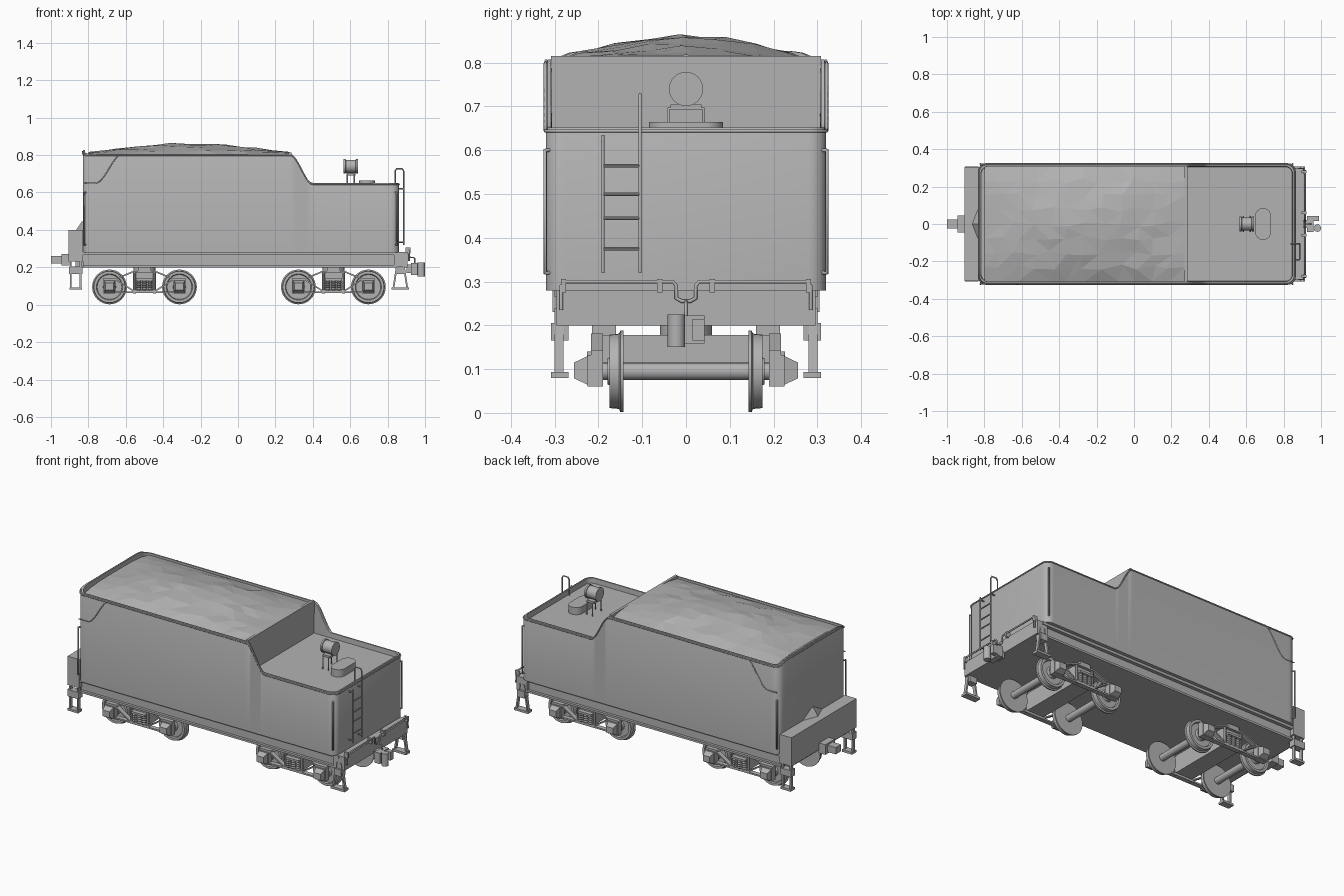
import bpy, bmesh, math, random
from mathutils import Vector

random.seed(4)
if "Cube" in bpy.data.objects:
    bpy.data.objects.remove(bpy.data.objects["Cube"])

grey = bpy.data.materials.new("plain_grey")
grey.use_nodes = True
grey.diffuse_color = (0.45, 0.45, 0.45, 1)
grey.node_tree.nodes["Principled BSDF"].inputs["Base Color"].default_value = (0.45, 0.45, 0.45, 1)


def finish(name, bm, smooth=True):
    bmesh.ops.recalc_face_normals(bm, faces=bm.faces)
    me = bpy.data.meshes.new(name)
    bm.to_mesh(me)
    bm.free()
    ob = bpy.data.objects.new(name, me)
    bpy.context.collection.objects.link(ob)
    me.materials.append(grey)
    if smooth:
        bpy.ops.object.select_all(action='DESELECT')
        ob.select_set(True)
        bpy.context.view_layer.objects.active = ob
        bpy.ops.object.shade_smooth_by_angle(angle=math.radians(32))
    return ob


def loft(name, rings, smooth=True, cap=True):
    bm = bmesh.new()
    rows = [[bm.verts.new(p) for p in ring] for ring in rings]
    n = len(rows[0])
    for a, b in zip(rows, rows[1:]):
        for i in range(n):
            j = (i + 1) % n
            bm.faces.new((a[i], a[j], b[j], b[i]))
    if cap:
        bm.faces.new(rows[0])
        bm.faces.new(rows[-1])
    return finish(name, bm, smooth)


def prism(name, pts, y0, y1):
    """Side profile in x and z, extruded along y."""
    return loft(name, [[(x, y, z) for x, z in pts] for y in (y0, y1)], False)


def box(name, x0, x1, y0, y1, z0, z1):
    return prism(name, [(x0, z0), (x1, z0), (x1, z1), (x0, z1)], y0, y1)


def turned(name, start, axis, profile, n=24):
    """Revolve (distance, radius) pairs about an axis."""
    start, axis = Vector(start), Vector(axis).normalized()
    u = axis.orthogonal().normalized()
    v = axis.cross(u)
    ang = [math.tau * i / n for i in range(n)]
    return loft(name, [[start + axis * d + (u * math.cos(a) + v * math.sin(a)) * r for a in ang]
                       for d, r in profile])


def rod(name, p, q, r, n=12):
    d = Vector(q) - Vector(p)
    return turned(name, p, d, [(0, r), (d.length, r)], n)


def tube(name, pts, r, cyclic=False):
    cu = bpy.data.curves.new(name, 'CURVE')
    cu.dimensions = '3D'
    cu.bevel_depth, cu.bevel_resolution, cu.use_fill_caps = r, 1, True
    sp = cu.splines.new('POLY')
    sp.points.add(len(pts) - 1)
    for p, co in zip(sp.points, pts):
        p.co = (*co, 1)
    sp.use_cyclic_u = cyclic
    cu.materials.append(grey)
    ob = bpy.data.objects.new(name, cu)
    bpy.context.collection.objects.link(ob)
    bpy.ops.object.select_all(action='DESELECT')
    ob.select_set(True)
    bpy.context.view_layer.objects.active = ob
    bpy.ops.object.convert(target='MESH')


# Tank walls: a rounded plan whose rim drops from bunker to water deck
X0, X1, W, R = -0.83, 0.86, 0.32, 0.04


def ease(t):
    t = min(max(t, 0), 1)
    return t * t * (3 - 2 * t)


def rim(x, y):
    if x < X0 + R:
        return 0.807 + 0.02 * ease((W - abs(y)) / 0.07)
    return 0.807 - 0.155 * ease((x - 0.28) / 0.12)


plan = []
xs = [X0 + R + 0.01, 0.27] + [0.28 + 0.01 * i for i in range(13)] + [X1 - R - 0.01]
for sx, sy in ((1, -1), (1, 1), (-1, 1), (-1, -1)):
    cx = X1 - R if sx > 0 else X0 + R
    a0 = math.atan2(sy, sx) - math.pi / 4
    for i in range(7):
        a = a0 + math.pi / 2 * i / 6
        plan.append((cx + R * math.cos(a), sy * (W - R) + R * math.sin(a)))
    if (sx, sy) == (1, 1):
        plan += [(x, W) for x in reversed(xs)]
    if (sx, sy) == (-1, 1):
        plan += [(X0, y) for y in (0.27, 0.24, 0, -0.24, -0.27)]
plan += [(x, -W) for x in xs]


def inset(p, d):
    mx = (X0 + X1) / 2
    return (mx + (p[0] - mx) * (1 - d / 0.845), p[1] * (1 - d / W))


def ring(d, zf):
    return [(*inset(p, d), zf(*p)) for p in plan]


loft("tank_walls", [ring(0, lambda x, y: 0.28), ring(0, lambda x, y: rim(x, y) - 0.01),
                    ring(0.004, rim), ring(0.012, rim), ring(0.014, lambda x, y: 0.622)])
tube("rim_bead", ring(-0.001, lambda x, y: rim(x, y) - 0.008), 0.004, True)
box("bunker_bulkhead", 0.27, 0.285, -0.308, 0.308, 0.62, 0.815)
for s in (-1, 1):
    tube("side_seam", [(-0.82, s * W, 0.65)] +
         [(-0.76 + 0.14 * t / 8, s * W, 0.65 + 0.155 * ease(t / 8)) for t in range(9)], 0.003)

# Coal heap: faceted dome
bm = bmesh.new()
NX, NY = 12, 8
grid = []
for i in range(NX + 1):
    row = []
    for j in range(NY + 1):
        u, v = i / NX, 2 * j / NY - 1
        edge = i in (0, NX) or j in (0, NY)
        dome = min(1, 2.6 * u, 2.6 * (1 - u)) * (1 - abs(v) ** 1.3)
        jig = 0 if edge else random.uniform(-0.006, 0.003)
        dx, dy = (0, 0) if edge else (random.uniform(-0.025, 0.025), random.uniform(-0.015, 0.015))
        z = 0.795 + 0.022 * (1 - v ** 4) + 0.047 * dome + jig
        row.append(bm.verts.new((-0.80 + 1.075 * u + dx, 0.307 * v + dy, min(z, 0.865))))
    grid.append(row)
for i in range(NX):
    for j in range(NY):
        bm.faces.new((grid[i][j], grid[i + 1][j], grid[i + 1][j + 1], grid[i][j + 1]))
bmesh.ops.triangulate(bm, faces=bm.faces)
finish("coal_heap", bm, False)

# Underframe
box("top_flange", X0, 0.87, -0.30, 0.30, 0.265, 0.281)
box("frame_web", X0, 0.87, -0.28, 0.28, 0.205, 0.27)
box("bottom_flange", X0, 0.87, -0.295, 0.295, 0.20, 0.212)
box("rear_beam", 0.835, 0.905, -0.296, 0.296, 0.20, 0.281)
box("front_beam", -0.905, -0.828, -0.305, 0.305, 0.23, 0.40)
box("beam_gusset", -0.87, -0.83, -0.26, 0.26, 0.20, 0.24)
loft("apron_wedge", [[(-0.83, -0.09, 0.40), (-0.865, 0, 0.40), (-0.83, 0.09, 0.40)],
                     [(-0.83, -0.01, 0.445), (-0.835, 0, 0.445), (-0.83, 0.01, 0.445)]], False)
box("drawbar_pocket", -0.945, -0.90, -0.045, 0.045, 0.21, 0.27)
box("drawbar", -1.0, -0.94, -0.025, 0.025, 0.22, 0.26)

# Corner steps
for s in (-1, 1):
    a, b = sorted((s * 0.268, s * 0.308))
    for x in (0.868, -0.868):
        top, foot = (0.018, 0.042) if x > 0 else (0.030, 0.030)
        for k in (-1, 1):
            prism("step_leg", [(x + k * top, 0.24), (x + k * (top - 0.009), 0.24),
                               (x + k * (foot - 0.009), 0.085), (x + k * foot, 0.085)],
                  s * 0.28, s * 0.30)
        box("step_tread", x - foot - 0.004, x + foot + 0.004, a, b, 0.08, 0.093)
        box("step_bracket", x - top - 0.006, x + top + 0.006, a, b, 0.165, 0.205)

# Grab rails on the four corners
for s in (-1, 1):
    for x, d in ((0.848, 1), (-0.822, -1)):
        tube("corner_rail", [(x - d * 0.008, s * 0.31, 0.6), (x, s * 0.322, 0.6),
                             (x, s * 0.322, 0.32), (x - d * 0.008, s * 0.31, 0.32)], 0.005)

# Rear ladder, its tall rail hooping over onto the deck
LX = 0.885
tube("ladder_hoop", [(LX, -0.105, 0.32), (LX, -0.105, 0.715), (0.878, -0.105, 0.727), (0.848, -0.105, 0.727),
                     (0.84, -0.105, 0.715), (0.84, -0.105, 0.62)], 0.004)
tube("ladder_rail", [(LX, -0.19, 0.32), (LX, -0.19, 0.635)], 0.004)
for z in (0.375, 0.445, 0.50, 0.565):
    rod("ladder_rung", (LX, -0.19, z), (LX, -0.105, z), 0.004, 8)
for y in (-0.19, -0.105):
    for z in (0.335, 0.62):
        rod("ladder_standoff", (0.85, y, z), (LX, y, z), 0.004, 8)

# Water hatch and lamp
oval = [(0.69 + 0.042 * math.cos(a), math.copysign(0.043, math.sin(a)) + 0.042 * math.sin(a))
        for a in [math.tau * (i + 0.5) / 28 for i in range(28)]]
loft("water_hatch", [[(x, y, z) for x, y in oval] for z in (0.62, 0.665)])
turned("lamp", (0.565, 0, 0.74), (1, 0, 0),
       [(0, 0.039), (0.01, 0.039), (0.012, 0.035), (0.064, 0.035), (0.066, 0.039), (0.076, 0.039)])
for x in (0.585, 0.622):
    tube("lamp_stand", [(x, -0.04, 0.62), (x, -0.04, 0.695), (x, 0.04, 0.695), (x, 0.04, 0.62)], 0.004)
box("lamp_shelf", 0.58, 0.627, -0.035, 0.035, 0.692, 0.705)

# Coupler and cut lever
box("coupler_shank", 0.90, 0.945, -0.022, 0.022, 0.17, 0.215)
box("coupler_head", 0.925, 0.96, -0.042, 0.042, 0.158, 0.222)
prism("coupler_jaw", [(0.955, 0.165), (0.99, 0.165), (0.99, 0.215), (0.955, 0.215)], 0.015, 0.042)
rod("coupler_knuckle", (0.98, -0.022, 0.15), (0.98, -0.022, 0.225), 0.02, 14)
CX = 0.915
lever = [(0.235, 0.285), (0.29, 0.285), (0.30, 0.275), (0.30, 0.03), (0.29, 0.022), (0.262, 0.022), (0.255, 0.01)]
tube("cut_lever", [(CX, -y, z) for z, y in lever] + [(CX, y, z) for z, y in reversed(lever)], 0.005)
tube("lever_link", [(CX, 0, 0.255), (0.945, 0, 0.25), (0.945, 0, 0.21)], 0.004)
for y in (-0.28, -0.06, 0.06, 0.28):
    box("lever_bracket", 0.895, 0.921, y - 0.006, y + 0.006, 0.275, 0.306)

# Trucks
for tx in (-0.5, 0.51):
    box("bolster", tx - 0.055, tx + 0.055, -0.20, 0.20, 0.075, 0.178)
    rod("centre_plate", (tx, 0, 0.17), (tx, 0, 0.205), 0.06, 20)
    for wx in (tx - 0.187, tx + 0.187):
        rod("axle", (wx, -0.22, 0.095), (wx, 0.22, 0.095), 0.02, 14)
        for s in (-1, 1):
            turned("wheel", (wx, s * 0.143, 0.095), (0, s, 0),
                   [(0, 0.025), (0, 0.093), (0.007, 0.093), (0.010, 0.086), (0.032, 0.084),
                    (0.032, 0.070), (0.022, 0.066), (0.022, 0.034), (0.036, 0.030), (0.036, 0.02)], 32)
            box("journal_box", wx - 0.033, wx + 0.033, s * 0.19, s * 0.225, 0.06, 0.132)
            loft("journal_lid", [[(wx + u * w, y, 0.097 + v * h) for u, v in
                                  ((-1, -1), (1, -1), (1, 1), (-1, 1))]
                                 for y, w, h in ((s * 0.222, 0.03, 0.034), (s * 0.256, 0.022, 0.018))], False)
    for s in (-1, 1):
        # Arch bars: upper, lower and tie
        for name, pts in (("upper_arch_bar", ((-0.22, 0.135), (-0.15, 0.135), (-0.06, 0.172),
                                              (0.06, 0.172), (0.15, 0.135), (0.22, 0.135))),
                          ("lower_arch_bar", ((-0.22, 0.128), (-0.15, 0.128), (-0.06, 0.07),
                                              (0.06, 0.07), (0.15, 0.128), (0.22, 0.128))),
                          ("tie_bar", ((-0.22, 0.062), (0.22, 0.062)))):
            prism(name, [(tx + x, z) for x, z in pts] + [(tx + x, z + 0.009) for x, z in reversed(pts)],
                  s * 0.19, s * 0.217)
        for k in (-1, 1):
            rod("frame_column", (tx + k * 0.053, s * 0.204, 0.06), (tx + k * 0.053, s * 0.204, 0.18), 0.008, 8)
        for k in (-1, 0, 1):
            turned("spring", (tx + k * 0.03, s * 0.21, 0.076), (0, 0, 1),
                   [(0.006 * i, 0.014 if i % 2 else 0.010) for i in range(10)], 12)
        box("spring_cap", tx - 0.045, tx + 0.045, s * 0.19, s * 0.226, 0.128, 0.14)
        box("side_bearing", tx - 0.035, tx + 0.035, s * 0.16, s * 0.215, 0.175, 0.202)
